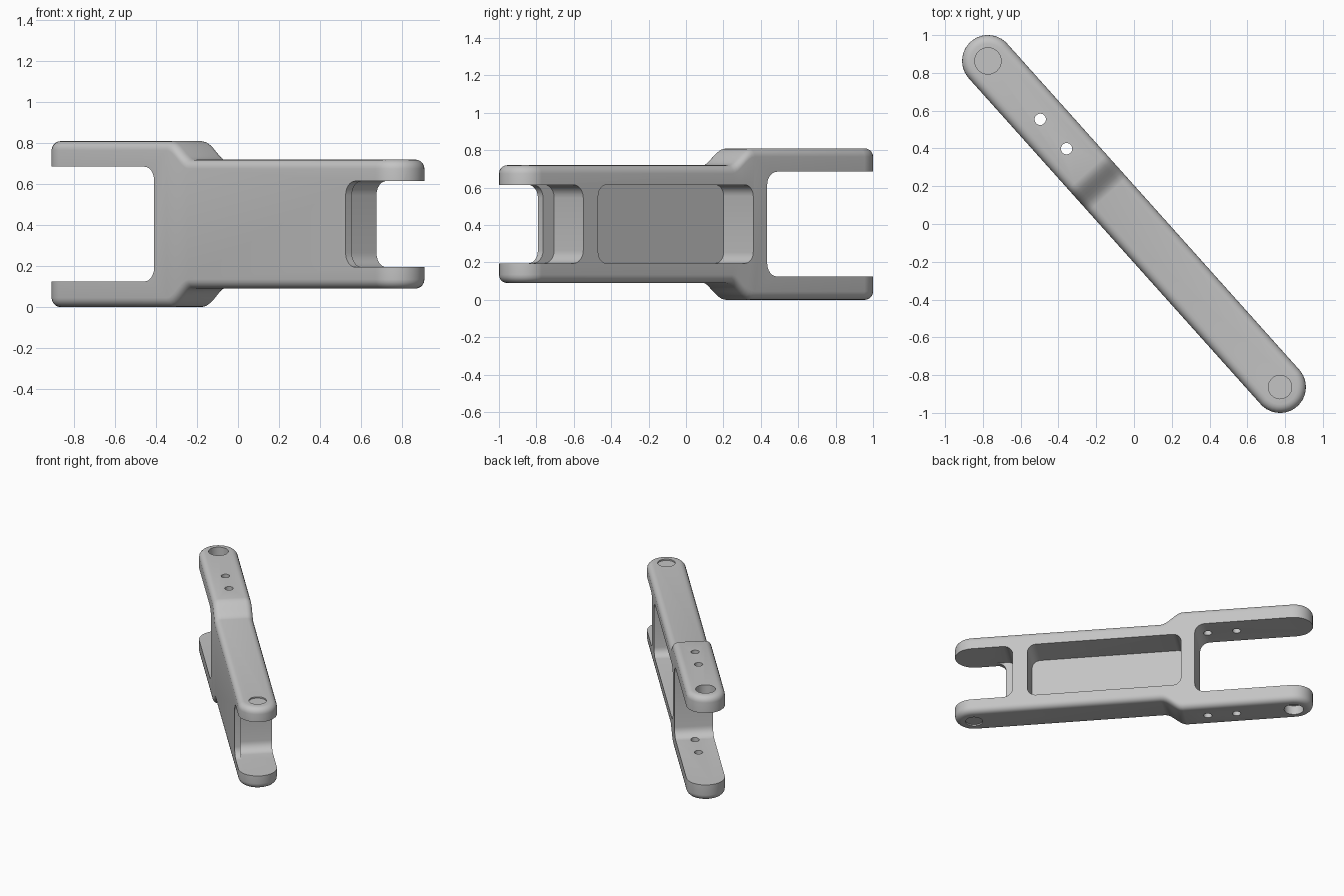
import bpy, bmesh, math

if "Cube" in bpy.data.objects:
    bpy.data.objects.remove(bpy.data.objects["Cube"])

HALF = 1.159      # half distance between pivot centres
RADIUS = 0.137    # half width of the link
HEIGHT = 0.81
ROUND = 0.045     # edge rounding
STEPS = 8

metal = bpy.data.materials.new("light_grey_metal")
metal.use_nodes = True
grey = (0.55, 0.55, 0.55, 1)
metal.diffuse_color = grey
metal.node_tree.nodes["Principled BSDF"].inputs["Base Color"].default_value = grey


def make_object(name, bm):
    bmesh.ops.recalc_face_normals(bm, faces=bm.faces)
    mesh = bpy.data.meshes.new(name)
    bm.to_mesh(mesh)
    bm.free()
    mesh.materials.append(metal)
    obj = bpy.data.objects.new(name, mesh)
    bpy.context.collection.objects.link(obj)
    return obj


def top_height(u):
    """Upper outline: tall fork, smooth step, lower body."""
    t = min(max((u + 0.37) / 0.16, 0), 1)
    return HEIGHT - 0.09 * t * t * (3 - 2 * t)


def ring(inset, drop, side):
    """Closed stadium outline following the upper or lower profile."""
    r = RADIUS - inset
    arc = [(k + 0.5) * math.pi / 2 / STEPS for k in range(STEPS)] + [math.pi / 2]
    stations = [(-HALF - r * math.cos(a), r * math.sin(a)) for a in arc]
    stations += [(-0.37 + 0.16 * k / STEPS, r) for k in range(STEPS + 1)]
    stations += [(HALF + r * math.cos(a), r * math.sin(a)) for a in reversed(arc)]
    outline = stations + [(u, -w) for u, w in reversed(stations)]
    points = []
    for u, v in outline:
        z = top_height(u) - drop
        points.append((u, v, z if side > 0 else HEIGHT - z))
    return points


def link_body():
    bm = bmesh.new()
    angles = [math.radians(90 * k / 5) for k in range(6)]
    rounding = [(ROUND * (1 - math.cos(a)), ROUND * (1 - math.sin(a))) for a in angles]
    rings = [ring(i, d, -1) for i, d in reversed(rounding)]
    rings += [ring(i, d, 1) for i, d in rounding]
    rings = [[bm.verts.new(p) for p in points] for points in rings]
    n = len(rings[0])
    for low, high in zip(rings, rings[1:]):
        for i in range(n):
            j = (i + 1) % n
            bm.faces.new((low[i], low[j], high[j], high[i]))
    # Caps made of strips across the width
    for cap in (rings[0], rings[-1]):
        for i in range(n // 2 - 1):
            bm.faces.new((cap[i], cap[i + 1], cap[n - 2 - i], cap[n - 1 - i]))
    return make_object("link_arm", bm)


def rounded_block(u0, u1, z0, z1, v0, v1, r):
    """Rounded rectangle in the side plane, extruded across the width."""
    bm = bmesh.new()
    verts = []
    corners = [(u1 - r, z1 - r), (u0 + r, z1 - r), (u0 + r, z0 + r), (u1 - r, z0 + r)]
    for q, (cu, cz) in enumerate(corners):
        for k in range(7):
            a = math.radians(90 * q + 15 * k)
            verts.append(bm.verts.new((cu + r * math.cos(a), v0, cz + r * math.sin(a))))
    face = bm.faces.new(verts)
    out = bmesh.ops.extrude_face_region(bm, geom=[face])
    for v in out["geom"]:
        if isinstance(v, bmesh.types.BMVert):
            v.co.y = v1
    return make_object("cutter", bm)


def drill(u, radius, z0, z1):
    bm = bmesh.new()
    bmesh.ops.create_cone(bm, cap_ends=True, segments=32, radius1=radius,
                          radius2=radius, depth=z1 - z0)
    bmesh.ops.translate(bm, verts=bm.verts, vec=(u, 0, (z0 + z1) / 2))
    return make_object("cutter", bm)


def cut(target, cutter):
    mod = target.modifiers.new("cut", "BOOLEAN")
    mod.operation = "DIFFERENCE"
    mod.solver = "EXACT"
    mod.object = cutter
    bpy.context.view_layer.objects.active = target
    bpy.ops.object.modifier_apply(modifier=mod.name)
    bpy.data.objects.remove(cutter)


link = link_body()

# Wide fork opening
cut(link, rounded_block(-1.6, -0.46, 0.125, 0.685, -0.3, 0.3, 0.07))
# Narrow fork opening, with a thin front web reaching further out
cut(link, rounded_block(0.86, 1.6, 0.195, 0.615, -0.096, 0.3, 0.07))
cut(link, rounded_block(0.94, 1.6, 0.195, 0.615, -0.3, 0.2, 0.07))
# Lightening pocket on the back
cut(link, rounded_block(-0.36, 0.753, 0.195, 0.615, -0.1, 0.3, 0.06))
# Bolt holes through both wide fork arms
for u in (-0.744, -0.535):
    cut(link, drill(u, 0.03, -0.2, 1.0))
# Blind pivot sockets and shallow pivot recesses
for u, radius, floor in ((-HALF, 0.07, 0.07), (HALF, 0.062, 0.1)):
    cut(link, drill(u, radius, -0.2, floor))
    cut(link, drill(u, radius, HEIGHT - floor, 1.0))

# Turn the link to its diagonal pose
link.rotation_euler.z = math.radians(-48.15)
bpy.ops.object.select_all(action="DESELECT")
link.select_set(True)
bpy.context.view_layer.objects.active = link
bpy.ops.object.transform_apply(location=False, rotation=True, scale=False)
bpy.ops.object.shade_smooth_by_angle(angle=math.radians(30))
